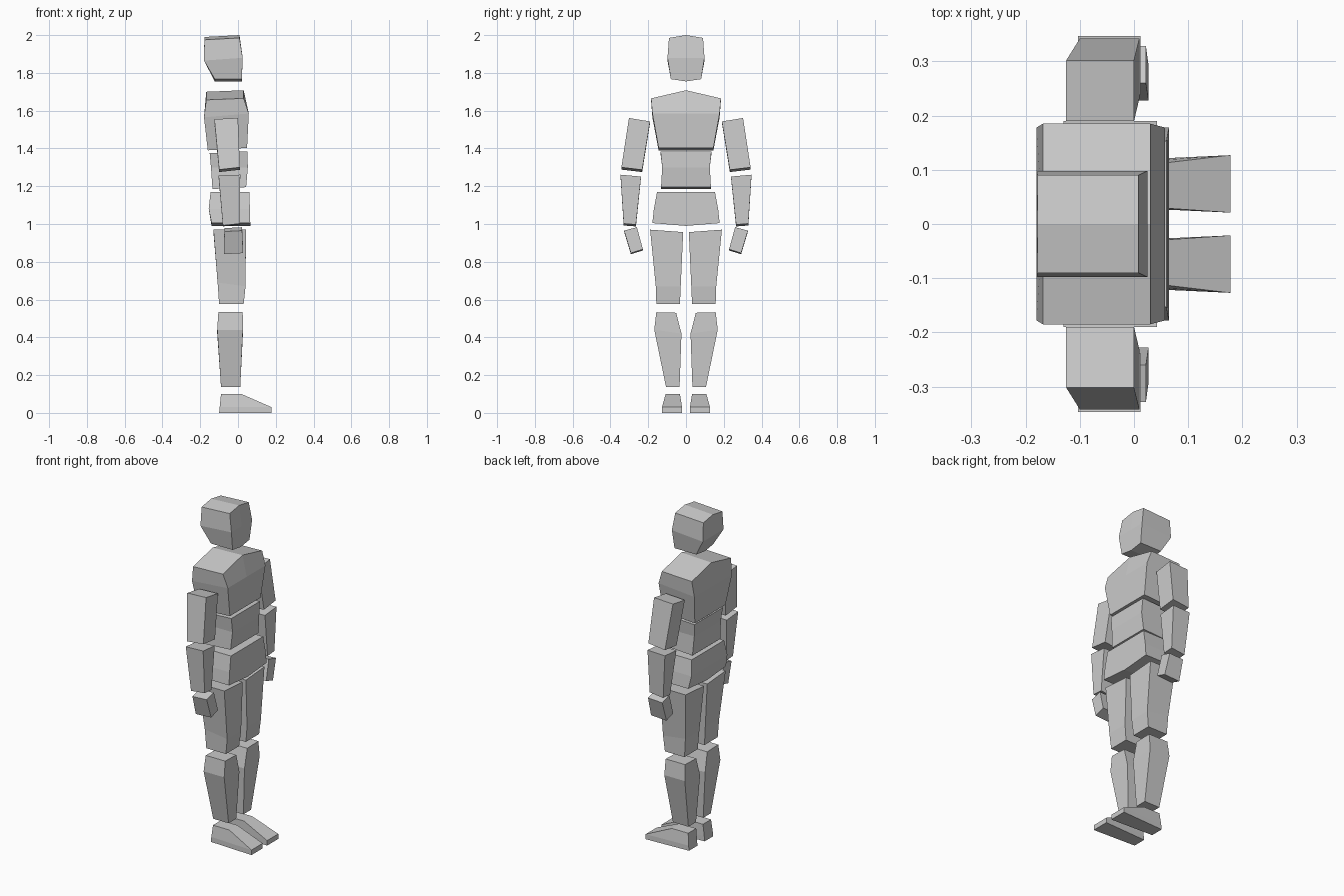
import bpy

# Blocky standing mannequin facing +x. Every part is lofted on the +y side and mirrored.
# ring = (z_inner, z_outer, y_inner, y_outer, x_back, x_front, front_rise, front_flare)


def corners(zi, zo, yi, yo, xb, xf, rise=0.0, flare=0.0):
    return [(xb, yi, zi), (xf, yi - flare, zi + rise),
            (xf, yo + flare, zo + rise), (xb, yo, zo)]


def block(name, rings):
    """Loft four-cornered rings from top to bottom, then mirror across y."""
    central = rings[0][2] == 0          # body parts join at the middle
    verts = [p for r in rings for p in corners(*r)]
    n = len(rings)
    faces = [(0, 1, 2, 3), tuple(4 * (n - 1) + i for i in (3, 2, 1, 0))]
    for k in range(n - 1):
        for i in range(4):
            if central and i == 0:
                continue
            j = (i + 1) % 4
            a, b = 4 * k, 4 * k + 4
            faces.append((b + i, b + j, a + j, a + i))
    mesh = bpy.data.meshes.new(name)
    mesh.from_pydata(verts, [], faces)
    obj = bpy.data.objects.new(name, mesh)
    bpy.context.collection.objects.link(obj)
    mod = obj.modifiers.new("mirror", 'MIRROR')
    mod.use_axis = (False, True, False)
    mod.use_mirror_merge = central
    mod.merge_threshold = 0.0005
    return obj


# Head and trunk
block("head", [
    (1.99, 1.975, 0, 0.09, -0.178, 0.008, 0.01),
    (1.865, 1.865, 0, 0.098, -0.18, 0.025, 0.015),
    (1.755, 1.767, 0, 0.08, -0.123, 0.02)])
block("chest", [
    (1.70, 1.657, 0, 0.185, -0.168, 0.03, 0.008),
    (1.565, 1.565, 0, 0.178, -0.18, 0.057, 0.02),
    (1.39, 1.39, 0, 0.145, -0.16, 0.048, 0.013)])
block("waist", [
    (1.375, 1.375, 0, 0.135, -0.15, 0.05, 0.01),
    (1.30, 1.30, 0, 0.126, -0.143, 0.052),
    (1.185, 1.185, 0, 0.132, -0.135, 0.043, 0.01)])
block("pelvis", [
    (1.17, 1.17, 0, 0.153, -0.145, 0.06),
    (1.08, 1.08, 0, 0.17, -0.155, 0.063),
    (0.99, 1.005, 0, 0.178, -0.14, 0.065)])

# Legs
block("thighs", [
    (0.957, 0.97, 0.015, 0.19, -0.13, 0.042),
    (0.69, 0.69, 0.028, 0.16, -0.108, 0.04, -0.02),
    (0.577, 0.577, 0.032, 0.157, -0.10, 0.03)])
block("shins", [
    (0.53, 0.533, 0.052, 0.157, -0.104, 0.025),
    (0.42, 0.44, 0.024, 0.168, -0.11, 0.026),
    (0.138, 0.138, 0.034, 0.106, -0.09, 0.012)])
block("feet", [
    (0.10, 0.10, 0.032, 0.108, -0.09, 0.018),
    (0.03, 0.03, 0.034, 0.114, -0.097, 0.178, 0, 0.013),
    (0.0, 0.0, 0.034, 0.114, -0.10, 0.178, 0, 0.013)])

# Arms
block("upper_arms", [
    (1.537, 1.555, 0.19, 0.302, -0.125, 0.0, 0.006),
    (1.275, 1.288, 0.232, 0.342, -0.10, 0.01, 0.012)])
block("forearms", [
    (1.247, 1.257, 0.238, 0.347, -0.103, 0.012, 0.004),
    (0.987, 0.992, 0.265, 0.33, -0.08, 0.01, 0.01)])
block("hands", [
    (0.978, 0.96, 0.26, 0.328, -0.072, 0.022, 0.005),
    (0.86, 0.84, 0.228, 0.292, -0.075, 0.027, 0.006)])
